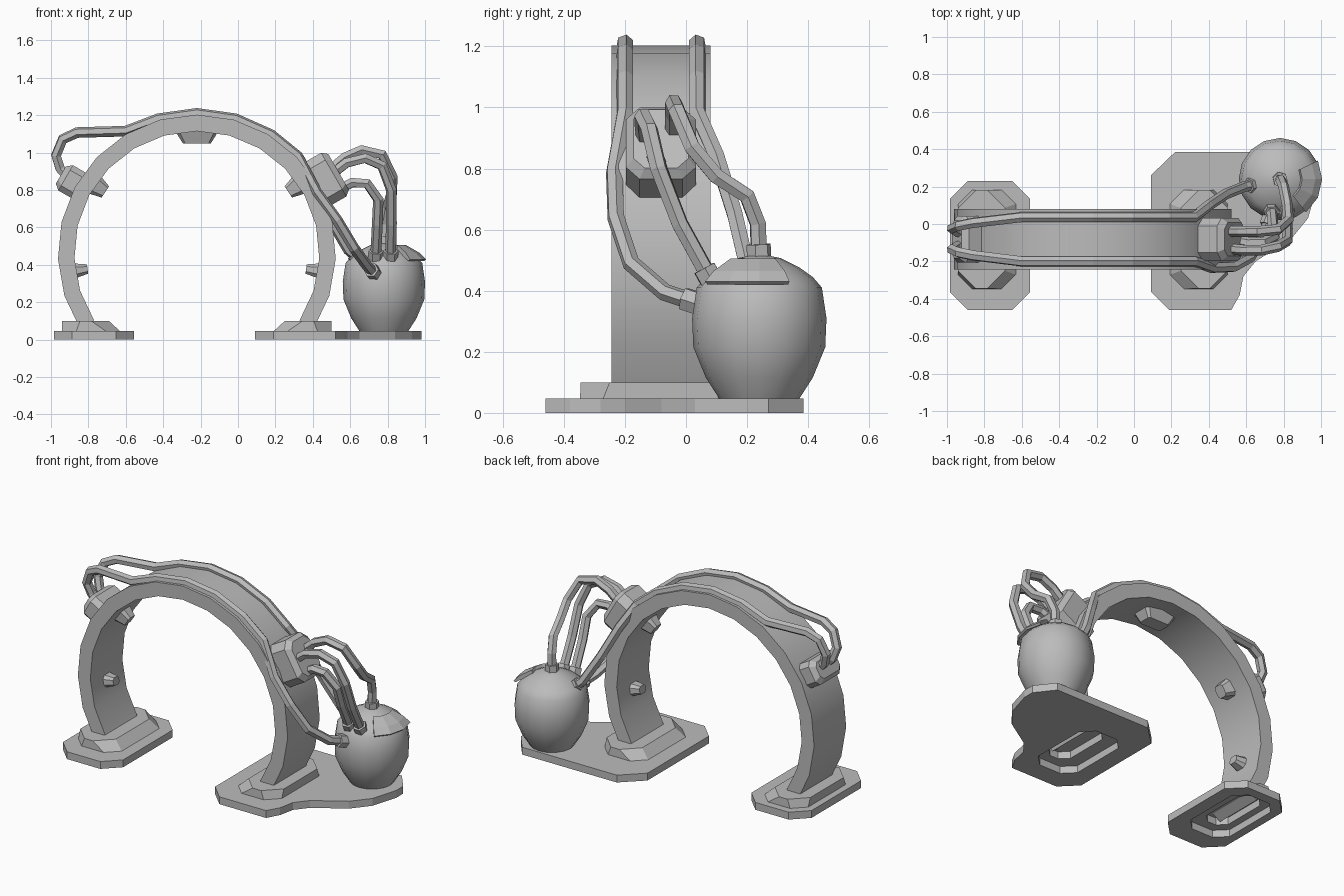
import bpy, bmesh, math
from mathutils import Matrix, Vector

if "Cube" in bpy.data.objects:
    bpy.data.objects.remove(bpy.data.objects["Cube"])

grey = bpy.data.materials.new("plain grey")
grey.diffuse_color = (0.5, 0.5, 0.5, 1)
grey.use_nodes = True
grey.node_tree.nodes["Principled BSDF"].inputs["Base Color"].default_value = grey.diffuse_color

CX, CY, CZ = -0.22, -0.082, 0.46     # centre of the arch circle
RO, RI = 0.743, 0.655


def activate(ob):
    bpy.ops.object.select_all(action='DESELECT')
    ob.select_set(True)
    bpy.context.view_layer.objects.active = ob


def add(name, bm, smooth=False):
    bmesh.ops.recalc_face_normals(bm, faces=bm.faces)
    me = bpy.data.meshes.new(name)
    bm.to_mesh(me)
    bm.free()
    ob = bpy.data.objects.new(name, me)
    bpy.context.collection.objects.link(ob)
    me.materials.append(grey)
    if smooth:
        activate(ob)
        bpy.ops.object.shade_smooth_by_angle(angle=math.radians(32))
    return ob


def curve(name, splines, cyclic=False, **props):
    cu = bpy.data.curves.new(name, 'CURVE')
    for k, v in props.items():
        setattr(cu, k, v)
    for pts in splines:
        sp = cu.splines.new('POLY')
        sp.points.add(len(pts) - 1)
        for p, c in zip(sp.points, pts):
            p.co = (c[0], c[1], c[2] if len(c) > 2 else 0, 1)
        sp.use_cyclic_u = cyclic
        sp.use_smooth = False
    ob = bpy.data.objects.new(name, cu)
    bpy.context.collection.objects.link(ob)
    cu.materials.append(grey)
    activate(ob)
    bpy.ops.object.convert(target='MESH')
    return bpy.context.view_layer.objects.active


def octagon(hx, hy, c, x=0, y=0):
    quarter = [(hx - c, hy), (hx, hy - c)]
    pts = quarter + [(a, -b) for a, b in reversed(quarter)]
    pts += [(-a, -b) for a, b in pts]
    return [(x + a, y + b) for a, b in pts]


def loft(name, layers, matrix=Matrix()):
    """Stack of (outline, height) layers with equal point counts, capped."""
    bm = bmesh.new()
    rings = [[bm.verts.new(matrix @ Vector((x, y, z))) for x, y in o] for o, z in layers]
    for a, b in zip(rings, rings[1:]):
        for i in range(len(a)):
            j = (i + 1) % len(a)
            bm.faces.new((a[i], a[j], b[j], b[i]))
    bm.faces.new(rings[0])
    bm.faces.new(rings[-1])
    return add(name, bm)


def on_arch(deg):
    """Frame at the arch centre: z points outward, x along the arch."""
    s, c = math.sin(math.radians(deg)), math.cos(math.radians(deg))
    return Matrix(((s, 0, c, CX), (0, 1, 0, CY), (-c, 0, s, CZ), (0, 0, 0, 1)))


# Arch band
bm = bmesh.new()
N, prev = 16, None
for i in range(N + 1):
    m = on_arch(-33 + 246 * i / N)
    ring = [bm.verts.new(m @ Vector((0, y, r)))
            for r, y in ((RI, -0.162), (RO, -0.162), (RO, 0.162), (RI, 0.162))]
    if prev:
        for k in range(4):
            n = (k + 1) % 4
            bm.faces.new((prev[k], prev[n], ring[n], ring[k]))
    if i in (0, N):
        bm.faces.new(ring)
    prev = ring
add("arch", bm, smooth=True)

# Base plates, open underneath the foot blocks
right_plate = [(0.19, -0.46), (0.52, -0.46), (0.565, -0.38), (0.585, -0.28), (0.65, -0.2),
               (0.84, -0.08), (0.93, 0.03), (0.98, 0.2), (0.98, 0.27),
               (0.89, 0.385), (0.22, 0.385), (0.09, 0.26), (0.09, -0.36)]
left_plate = octagon(0.213, 0.345, 0.095, -0.77, -0.115)
for name, outline, x in (("left", left_plate, CX - 0.565), ("right", right_plate, CX + 0.565)):
    hole = octagon(0.145, 0.25, 0.07, x, CY)
    ob = curve(name + "_base_plate", [outline, hole], True,
               dimensions='2D', fill_mode='BOTH', extrude=0.0235)
    ob.location.z = 0.0235

# Foot blocks, upright outside, sloped inside, with a slot underneath
for name, s in (("left_foot", -1), ("right_foot", 1)):
    slot = octagon(0.08, 0.19, 0.05, CX + s * 0.585, CY)
    low = octagon(0.155, 0.265, 0.075, CX + s * 0.565, CY)
    high = octagon(0.125, 0.263, 0.095, CX + s * 0.595, CY)
    loft(name, [(slot, 0.09), (slot, 0.045), (low, 0.045), (high, 0.1)])

# Connector boxes on the outside of the arch
for name, deg, hx, hy, c, top in (("right_connector_box", 30, 0.135, 0.115, 0.045, 0.875),
                                  ("left_connector_box", 150, 0.078, 0.125, 0.03, 0.84)):
    body = octagon(hx, hy, c)
    loft(name, [(body, 0.70), (body, top - 0.03),
                (octagon(hx - 0.025, hy - 0.025, c * 0.8), top)], on_arch(deg))

# Studs on the inside of the arch
for deg, hx, hy in ((-8, 0.042, 0.05), (34, 0.06, 0.055), (90, 0.125, 0.075),
                    (146, 0.06, 0.055), (188, 0.042, 0.05)):
    loft("inner_stud", [(octagon(hx * 0.6, hy * 0.6, 0.012), 0.59),
                        (octagon(hx, hy, 0.022), 0.67)], on_arch(deg))


def pot_ring(bm, profile, deg):
    a = math.radians(deg)
    return [bm.verts.new((0.78 + r * math.cos(a), 0.24 + r * math.sin(a), z))
            for r, z in profile]


# Round pot
profile = [(0.13, 0.045), (0.175, 0.115), (0.216, 0.215), (0.22, 0.31), (0.205, 0.41),
           (0.175, 0.445), (0.13, 0.477), (0.07, 0.507), (0.02, 0.517)]
bm = bmesh.new()
cols = [pot_ring(bm, profile, 22.5 * i) for i in range(16)]
for a, b in zip(cols, cols[1:] + cols[:1]):
    for k in range(len(profile) - 1):
        bm.faces.new((a[k], b[k], b[k + 1], a[k + 1]))
for k in (0, -1):
    bm.faces.new([c[k] for c in cols])
add("pot", bm, smooth=True)

# Raised flap on the pot shoulder
flap = [(0.11, 0.482), (0.215, 0.42), (0.226, 0.43), (0.19, 0.465), (0.12, 0.505)]
bm = bmesh.new()
cols = [pot_ring(bm, flap, -52 + 26 * i) for i in range(4)]
for a, b in zip(cols, cols[1:]):
    for k in range(5):
        n = (k + 1) % 5
        bm.faces.new((a[k], b[k], b[n], a[n]))
bm.faces.new(cols[0])
bm.faces.new(cols[-1])
add("pot_flap", bm)


# Hoses with a collar where each enters the pot
def hose(name, pts):
    tube = dict(dimensions='3D', use_fill_caps=True, bevel_resolution=1)
    curve(name, [pts], bevel_depth=0.029, **tube)
    end, before = Vector(pts[-1]), Vector(pts[-2])
    out = end + (before - end).normalized() * 0.062
    curve(name + "_collar", [[tuple(end), tuple(out)]], bevel_depth=0.041, **tube)


def long_hose(name, y0, y1, tail):
    """Loops out of the left box, then lies along the arch."""
    pts = [(-0.88, y0, 0.84)]
    for i, deg in enumerate((215, 180, 135, 95)):
        a = math.radians(deg)
        pts.append((-0.85 + 0.123 * math.cos(a), y0 + (y1 - y0) * i / 5,
                    0.985 + 0.123 * math.sin(a)))
    pts.append((-0.6, y1, 1.115))
    for deg in (106, 90, 74, 58, 44):
        p = on_arch(deg) @ Vector((0, 0, 0.75))
        pts.append((p.x, y1, p.z))
    hose(name, pts + tail)


long_hose("front_long_hose", -0.12, -0.2,
          [(0.42, -0.235, 0.79), (0.53, -0.23, 0.64), (0.62, -0.18, 0.49),
           (0.69, -0.07, 0.395), (0.73, 0.05, 0.355)])
long_hose("back_long_hose", -0.04, 0.037,
          [(0.4, 0.1, 0.84), (0.49, 0.16, 0.65), (0.59, 0.2, 0.48), (0.66, 0.215, 0.42)])
hose("top_hose", [(0.47, -0.04, 0.89), (0.57, -0.04, 0.975), (0.66, -0.04, 1.015),
                  (0.77, -0.03, 0.99), (0.825, 0.02, 0.87), (0.82, 0.1, 0.775),
                  (0.80, 0.2, 0.71), (0.785, 0.235, 0.62), (0.78, 0.24, 0.49)])
hose("middle_hose", [(0.47, -0.13, 0.86), (0.58, -0.14, 0.945), (0.68, -0.14, 0.97),
                     (0.77, -0.12, 0.93), (0.82, -0.09, 0.8), (0.82, -0.02, 0.62),
                     (0.815, 0.09, 0.42)])
hose("low_hose", [(0.5, -0.08, 0.78), (0.61, -0.1, 0.84), (0.69, -0.1, 0.835),
                  (0.75, -0.07, 0.75), (0.745, -0.02, 0.62), (0.735, 0.09, 0.42)])
